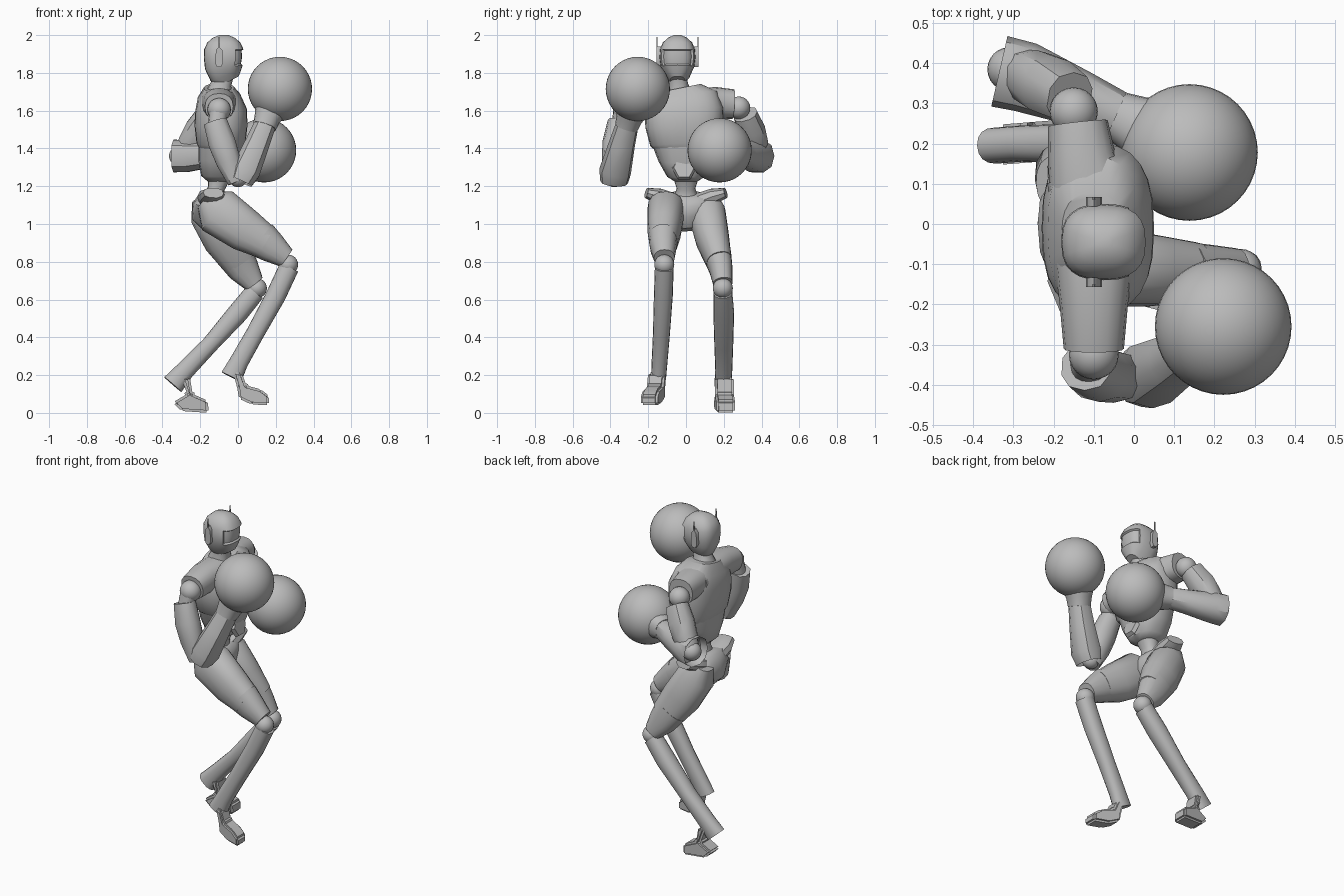
import bpy, bmesh, math
from mathutils import Vector

cube = bpy.data.objects.get("Cube")
if cube:
    bpy.data.objects.remove(cube, do_unlink=True)

grey = bpy.data.materials.new("matte_grey")
grey.use_nodes = True
grey.diffuse_color = (0.5, 0.5, 0.5, 1)
grey.node_tree.nodes["Principled BSDF"].inputs["Base Color"].default_value = (0.5, 0.5, 0.5, 1)


def finish(name, bm, angle=40):
    bmesh.ops.recalc_face_normals(bm, faces=bm.faces)
    mesh = bpy.data.meshes.new(name)
    bm.to_mesh(mesh)
    bm.free()
    obj = bpy.data.objects.new(name, mesh)
    bpy.context.collection.objects.link(obj)
    mesh.materials.append(grey)
    bpy.ops.object.select_all(action="DESELECT")
    obj.select_set(True)
    bpy.context.view_layer.objects.active = obj
    bpy.ops.object.shade_smooth_by_angle(angle=math.radians(angle))
    return obj


def loft(name, rings, sides=16, power=2.3, hollow=False, recess=None):
    """Skin rings of (x, y, z, half width, half depth) set across their path."""
    bm = bmesh.new()
    points = [Vector(r[:3]) for r in rings]
    loops = []
    for i, ring in enumerate(rings):
        t = (points[min(i + 1, len(rings) - 1)] - points[max(i - 1, 0)]).normalized()
        ref = Vector((0, 1, 0)) if abs(t.y) < 0.75 else Vector((1, 0, 0))
        u = (ref - t * ref.dot(t)).normalized()
        v = t.cross(u)
        loop = []
        for k in range(sides):
            a = math.tau * k / sides
            c, s = math.cos(a), math.sin(a)
            c = math.copysign(abs(c) ** (2 / power), c)
            s = math.copysign(abs(s) ** (2 / power), s)
            loop.append(bm.verts.new(points[i] + u * c * ring[3] + v * s * ring[-1]))
        loops.append(loop)
    for low, high in zip(loops, loops[1:]):
        for k in range(sides):
            j = (k + 1) % sides
            bm.faces.new((low[k], low[j], high[j], high[k]))
    start = bm.faces.new(loops[0][::-1])
    bm.faces.new(loops[-1])
    bmesh.ops.recalc_face_normals(bm, faces=bm.faces)
    if hollow:
        bmesh.ops.inset_region(bm, faces=[start], thickness=0.012)
        bmesh.ops.translate(bm, verts=start.verts, vec=(points[1] - points[0]) * 0.7)
    if recess:
        low, high = recess
        chosen = [f for f in bm.faces if f.normal.x > 0.45
                  and low < f.calc_center_median().z < high]
        bmesh.ops.inset_region(bm, faces=chosen, thickness=0.006, depth=-0.01)
    return finish(name, bm)


def ball(name, centre, radius, segments=24):
    bm = bmesh.new()
    bmesh.ops.create_uvsphere(bm, u_segments=segments, v_segments=segments // 2, radius=radius)
    bmesh.ops.translate(bm, verts=bm.verts, vec=centre)
    return finish(name, bm)


def prism(name, profile, y, half, bevel=0, turn=0):
    """Extrude an (x, z) outline across y; turn slides its front end sideways."""
    bm = bmesh.new()
    x0 = profile[0][0]
    face = bm.faces.new([bm.verts.new((x, y - half, z)) for x, z in profile])
    ext = bmesh.ops.extrude_face_region(bm, geom=[face])["geom"]
    bmesh.ops.translate(bm, vec=(0, half * 2, 0),
                        verts=[e for e in ext if isinstance(e, bmesh.types.BMVert)])
    for v in bm.verts:
        v.co.y += (v.co.x - x0) * turn
    if bevel:
        bmesh.ops.recalc_face_normals(bm, faces=bm.faces)
        bmesh.ops.bevel(bm, geom=bm.edges[:], offset=bevel, segments=2,
                        affect="EDGES", clamp_overlap=True)
    return finish(name, bm)


# Head with recessed visor, neck and ear plates with pins
HX, HY = -0.075, -0.045
loft("head", [(-0.05, HY, 1.755, .04, .06), (-0.065, HY, 1.785, .065, .085),
              (HX, HY, 1.83, .088, .1), (HX, HY, 1.88, .095, .106),
              (HX, HY, 1.925, .092, .104), (HX, HY, 1.96, .078, .088),
              (HX, HY, 1.985, .052, .06), (HX, HY, 2, .02, .025)],
     sides=24, power=2.6, recess=(1.83, 1.925))
loft("neck", [(-.1, -.035, 1.68, .075, .075), (-.09, -.04, 1.74, .05, .055),
              (HX, HY, 1.8, .05, .055)])
for side in (-1, 1):
    prism("ear_plate", [(-.11, 1.83), (-.09, 1.83), (-.08, 1.85), (-.083, 1.92),
                        (-.1, 1.94), (-.117, 1.92), (-.12, 1.85)], HY + side * .1, .012)
    prism("ear_pin", [(-.105, 1.92), (-.095, 1.92), (-.098, 1.99), (-.102, 1.99)],
          HY + side * .109, .003)

# Torso
loft("chest", [(-.09, 0, 1.4, .175, .115), (-.09, 0, 1.43, .19, .13),
               (-.09, -.01, 1.52, .205, .14), (-.09, -.01, 1.6, .21, .138),
               (-.1, -.02, 1.67, .19, .115), (-.1, -.03, 1.72, .11, .08)],
     sides=24, power=2.6)
loft("abdomen", [(-.1, 0, 1.225, .06, .06), (-.1, 0, 1.25, .1, .095),
                 (-.095, 0, 1.33, .145, .115), (-.09, 0, 1.415, .178, .12)], power=2.6)
loft("belly_panel", [(0, -.01, 1.295, .065, .07), (.022, -.01, 1.3, .055, .06)],
     sides=6, power=2)
loft("waist", [(-.13, 0, 1.08, .09, .06), (-.125, 0, 1.15, .06, .05),
               (-.115, 0, 1.19, .05, .045), (-.1, 0, 1.25, .07, .06)])
loft("shoulder_sleeve", [(-.1, -.08, 1.64, .1, .08), (-.1, -.2, 1.635, .085, .085),
                         (-.1, -.31, 1.62, .075, .072)], hollow=True)
loft("shoulder_sleeve", [(-.1, .05, 1.64, .11, .08), (-.13, .16, 1.64, .085, .085),
                         (-.14, .25, 1.635, .075, .078)], hollow=True)

# Pelvis with hip flares
loft("pelvis", [(-.13, .01, .97, .04, .05), (-.14, .005, 1.03, .1, .1),
                (-.14, 0, 1.1, .15, .1), (-.13, 0, 1.15, .13, .075),
                (-.125, 0, 1.165, .06, .045)], power=2.5)
for side in (-1, 1):
    loft("hip_flare", [(-.14, side * .05, 1.11, .07, .05), (-.14, side * .14, 1.145, .075, .045),
                       (-.13, side * .21, 1.165, .055, .028)], sides=10)

# Lead leg
loft("lead_thigh", [(-.17, -.1, 1.13, .07, .06), (-.11, -.105, 1.07, .1, .13),
                    (.04, -.115, .965, .09, .115), (.15, -.12, .9, .075, .09)])
loft("lead_thigh_cuff", [(.12, -.12, .92, .077, .1), (.18, -.12, .875, .07, .083),
                         (.255, -.115, .82, .055, .055)])
ball("lead_knee", (.265, -.115, .785), .053)
loft("lead_shin", [(.27, -.115, .77, .05, .053), (.2, -.12, .62, .05, .053),
                   (.09, -.13, .42, .045, .048), (.005, -.14, .27, .042, .05),
                   (-.035, -.145, .19, .04, .058)])
prism("lead_foot", [(-.03, .22), (.02, .21), (.045, .145), (.12, .125), (.165, .09),
                    (.165, .04), (.07, .045), (.005, .075), (-.005, .14)],
      -.145, .045, .012, turn=-.27)

# Rear leg
loft("rear_thigh", [(-.19, .1, 1.14, .07, .06), (-.15, .11, 1.06, .1, .11),
                    (-.07, .14, .92, .09, .115), (.01, .175, .8, .068, .095)])
loft("rear_thigh_cuff", [(-.02, .165, .84, .075, .1), (.03, .185, .76, .062, .085),
                         (.085, .195, .685, .052, .055)])
ball("rear_knee", (.1, .195, .66), .053)
loft("rear_shin", [(.09, .195, .64, .05, .053), (0, .2, .53, .055, .055),
                   (-.15, .2, .36, .05, .045), (-.28, .2, .225, .045, .05),
                   (-.345, .195, .15, .045, .06)])
prism("rear_foot", [(-.3, .19), (-.255, .19), (-.24, .1), (-.16, .065), (-.155, 0),
                    (-.3, .01), (-.345, .055), (-.27, .1)], .2, .05, .012, turn=.08)

# Lead arm and glove
ball("lead_shoulder", (-.1, -.325, 1.605), .062)
loft("lead_upper_arm", [(-.12, -.355, 1.54, .06, .065), (-.085, -.375, 1.43, .068, .075),
                        (-.05, -.38, 1.33, .065, .068), (-.01, -.385, 1.22, .05, .045)], sides=10)
loft("lead_shoulder_link", [(-.1, -.33, 1.62, .05), (-.115, -.355, 1.5, .045)])
ball("lead_elbow", (0, -.38, 1.245), .05)
loft("lead_forearm", [(.015, -.38, 1.225, .075, .065), (.04, -.375, 1.28, .085, .08),
                      (.1, -.34, 1.42, .07, .068), (.145, -.31, 1.53, .06, .06)],
     sides=10, hollow=True)
loft("lead_glove_cuff", [(.14, -.315, 1.515, .062), (.155, -.3, 1.56, .07),
                         (.19, -.27, 1.65, .1)], sides=20)
ball("lead_glove", (.222, -.255, 1.715), .17, 40)

# Rear arm and glove
ball("rear_shoulder", (-.15, .28, 1.615), .06)
loft("rear_upper_arm", [(-.16, .315, 1.58, .065), (-.21, .345, 1.5, .075),
                        (-.25, .365, 1.43, .07), (-.29, .38, 1.37, .055)], sides=10)
ball("rear_elbow", (-.31, .385, 1.36), .055)
loft("rear_forearm", [(-.335, .38, 1.36, .09), (-.27, .365, 1.36, .088),
                      (-.13, .31, 1.37, .07), (-.03, .265, 1.38, .06)],
     sides=10, hollow=True)
loft("rear_glove_cuff", [(-.045, .27, 1.38, .062), (0, .25, 1.38, .072),
                         (.08, .21, 1.385, .11)], sides=20)
ball("rear_glove", (.138, .178, 1.39), .17, 40)
